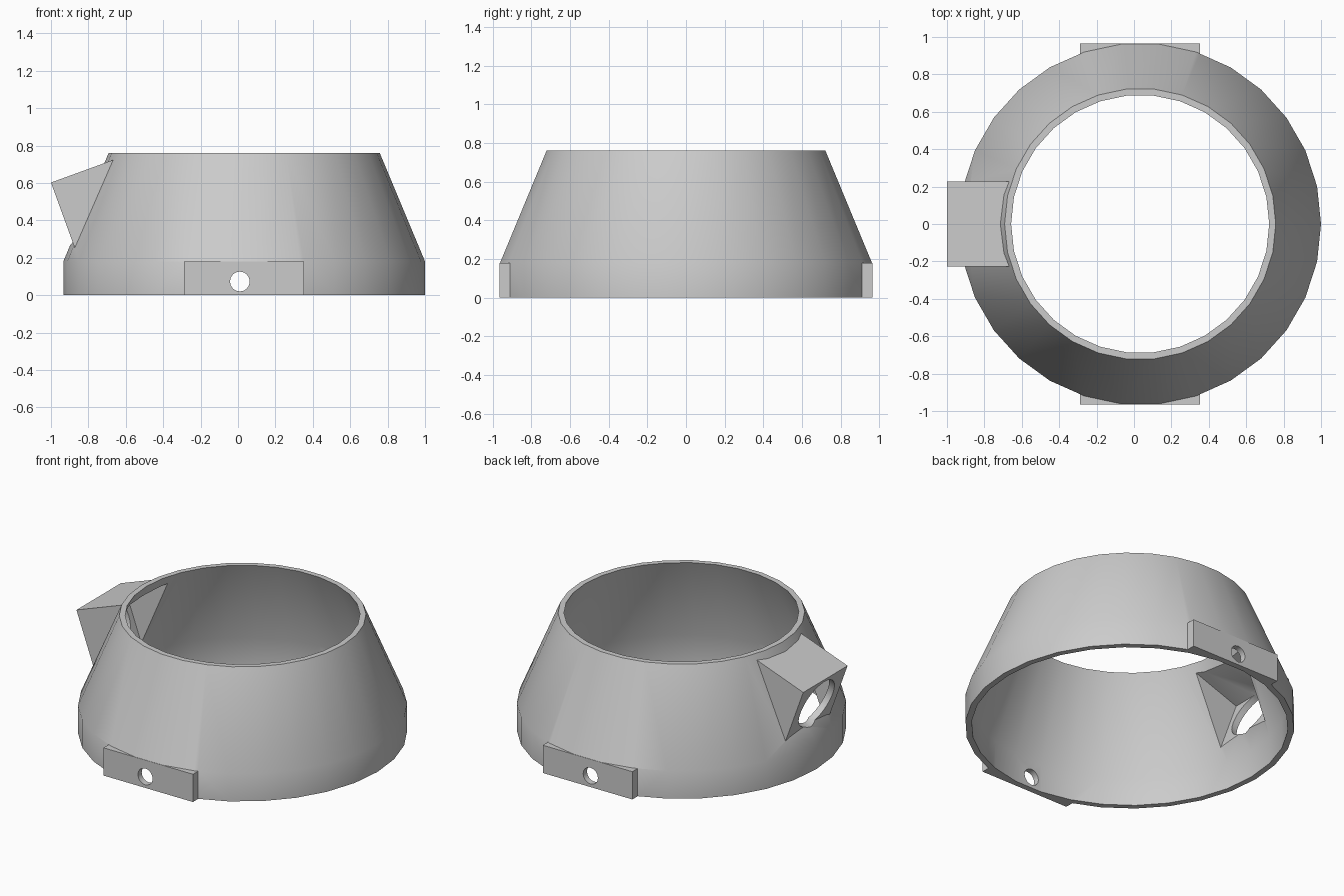
import bpy
import bmesh
from math import radians, sin, cos
from mathutils import Matrix, Vector

default = bpy.data.objects.get("Cube")
if default:
    bpy.data.objects.remove(default, do_unlink=True)

CENTRE = 0.033      # collar axis along x
SIDES = 30
TILT = radians(20)  # lean of the housing

grey = bpy.data.materials.new("plain_grey")
grey.use_nodes = True
colour = (0.6, 0.6, 0.6, 1)
grey.diffuse_color = colour
grey.node_tree.nodes["Principled BSDF"].inputs["Base Color"].default_value = colour


def finish(name, bm):
    bmesh.ops.recalc_face_normals(bm, faces=bm.faces)
    mesh = bpy.data.meshes.new(name)
    bm.to_mesh(mesh)
    bm.free()
    mesh.materials.append(grey)
    ob = bpy.data.objects.new(name, mesh)
    bpy.context.scene.collection.objects.link(ob)
    return ob


def lathe(name, profile):
    """Closed solid of stacked rings, given (radius, height) pairs."""
    bm = bmesh.new()
    rings = []
    for r, z in profile:
        angles = [radians(360 * i / SIDES) for i in range(SIDES)]
        rings.append([bm.verts.new((CENTRE + r * cos(a), r * sin(a), z)) for a in angles])
    for low, high in zip(rings, rings[1:]):
        for i in range(SIDES):
            j = (i + 1) % SIDES
            bm.faces.new((low[i], low[j], high[j], high[i]))
    bm.faces.new(rings[0])
    bm.faces.new(rings[-1])
    return finish(name, bm)


def prism(name, outline, half_width):
    """Extrude an x-z outline evenly to both sides of y = 0."""
    bm = bmesh.new()
    face = bm.faces.new([bm.verts.new((p[0], -half_width, p[1])) for p in outline])
    moved = bmesh.ops.extrude_face_region(bm, geom=[face])["geom"]
    verts = [g for g in moved if isinstance(g, bmesh.types.BMVert)]
    bmesh.ops.translate(bm, verts=verts, vec=(0, 2 * half_width, 0))
    return finish(name, bm)


def box(name, low, high):
    bm = bmesh.new()
    low, high = Vector(low), Vector(high)
    bmesh.ops.create_cube(bm, size=1, matrix=Matrix.Translation((low + high) / 2)
                          @ Matrix.Diagonal((*(high - low), 1)))
    return finish(name, bm)


def cylinder(name, centre, axis, radius, depth, sides):
    bm = bmesh.new()
    turn = Vector(axis).to_track_quat('Z', 'Y').to_matrix().to_4x4()
    bmesh.ops.create_cone(bm, cap_ends=True, segments=sides, radius1=radius, radius2=radius,
                          depth=depth, matrix=Matrix.Translation(centre) @ turn)
    return finish(name, bm)


def combine(target, tool, operation):
    """Apply a boolean and discard the helper."""
    tool.hide_render = True
    mod = target.modifiers.new(tool.name, 'BOOLEAN')
    mod.operation = operation
    mod.solver = 'EXACT'
    mod.object = tool
    bpy.context.view_layer.objects.active = target
    bpy.ops.object.modifier_apply(modifier=mod.name)
    bpy.data.objects.remove(tool, do_unlink=True)


# Tapered collar, solid at first
collar = lathe("collar", [(0.967, 0), (0.967, 0.18), (0.725, 0.76)])

# Tabs on the front and back
for name, side in (("front_tab", -1), ("back_tab", 1)):
    ys = sorted((side * 0.85, side * 0.964))
    combine(collar, box(name, (-0.29, ys[0], 0), (0.352, ys[1], 0.18)), 'UNION')

# Wedge housing on the right side
along = Vector((cos(TILT), sin(TILT)))    # inward along the housing top
down = Vector((sin(TILT), -cos(TILT)))    # down the housing face
corner = Vector((-1, 0.602))
outline = [corner, corner + along * 0.37, corner + down * 0.37 + along * 0.02,
           corner + down * 0.37]
combine(collar, prism("housing", outline, 0.227), 'UNION')

# Hollow the collar
combine(collar, lathe("void", [(0.93, -0.1), (0.93, 0.18), (0.69, 0.76), (0.69, 0.9)]),
        'DIFFERENCE')

# Pocket inside the housing
start = corner + along * 0.04 + down * 0.025
pocket = [start, start + along * 0.4, start + (along + down) * 0.4, start + down * 0.4]
combine(collar, prism("pocket", pocket, 0.203), 'DIFFERENCE')

# Round window in the housing face
mid = corner + down * 0.185
combine(collar, cylinder("window", (mid.x, 0, mid.y), (along.x, 0, along.y), 0.165, 0.14, 32),
        'DIFFERENCE')

# Bolt holes through both tabs
combine(collar, cylinder("bolt_hole", (0.01, 0, 0.073), (0, 1, 0), 0.053, 3, 16),
        'DIFFERENCE')

bpy.ops.object.select_all(action='DESELECT')
collar.select_set(True)
bpy.context.view_layer.objects.active = collar
bpy.ops.object.shade_smooth_by_angle(angle=radians(30))
